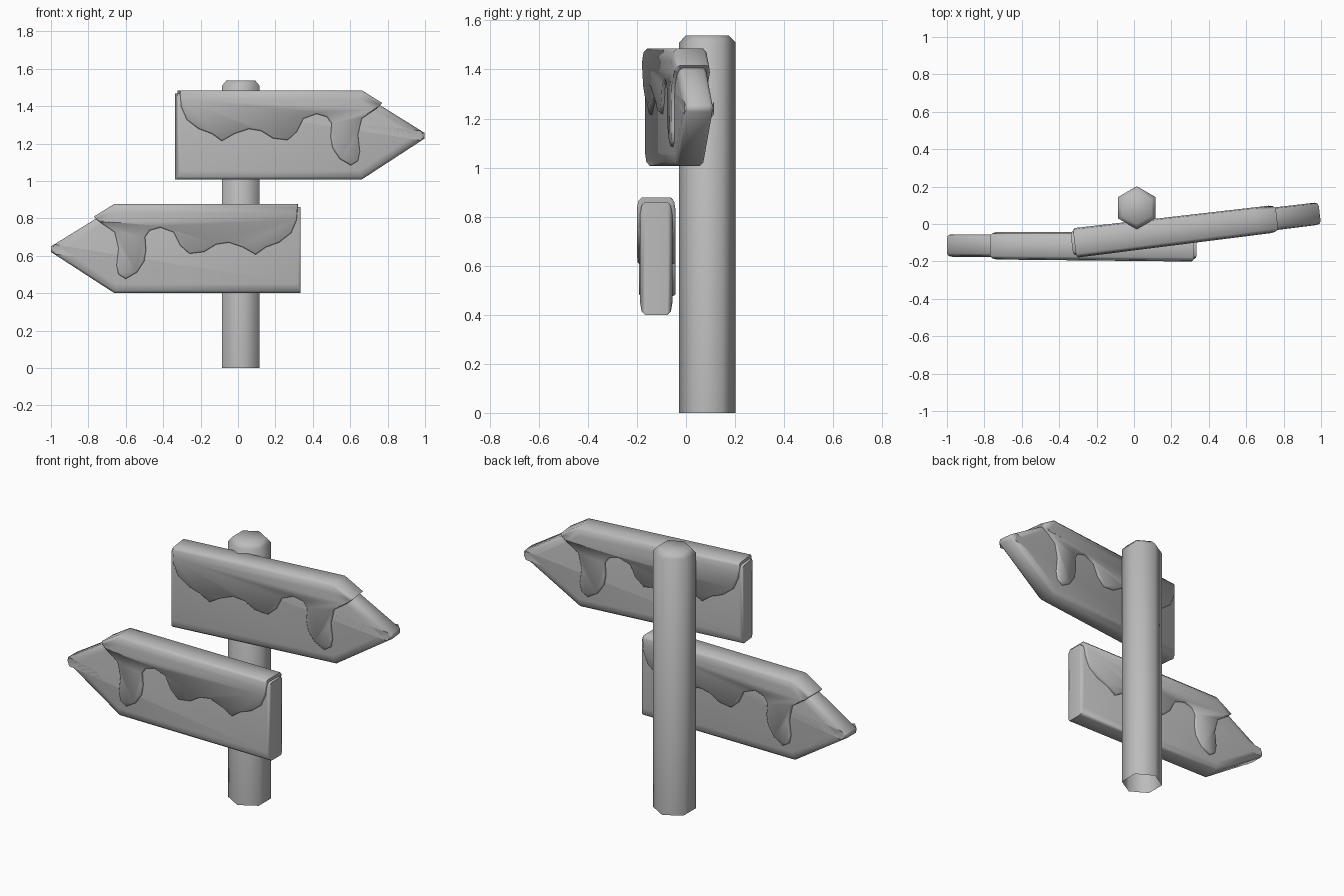
import bpy
import math
from mathutils import Vector

if "Cube" in bpy.data.objects:
    bpy.data.objects.remove(bpy.data.objects["Cube"], do_unlink=True)

# One plain grey for everything
grey = bpy.data.materials.new("plain_grey")
grey.use_nodes = True
grey.diffuse_color = (0.5, 0.5, 0.5, 1)
grey.node_tree.nodes["Principled BSDF"].inputs["Base Color"].default_value = grey.diffuse_color


def loft(name, rings, close_start=True):
    """Skin a stack of equal rings and cap the ends."""
    count = len(rings[0])
    verts = [point for ring in rings for point in ring]
    faces = []
    for level in range(len(rings) - 1):
        low, high = level * count, (level + 1) * count
        for i in range(count):
            j = (i + 1) % count
            faces.append((low + i, low + j, high + j, high + i))
    faces.append(range(len(verts) - count, len(verts)))
    if close_start:
        faces.append(range(count - 1, -1, -1))
    mesh = bpy.data.meshes.new(name)
    mesh.from_pydata(verts, [], [tuple(face) for face in faces])
    mesh.materials.append(grey)
    obj = bpy.data.objects.new(name, mesh)
    bpy.context.collection.objects.link(obj)
    bpy.ops.object.select_all(action="DESELECT")
    bpy.context.view_layer.objects.active = obj
    obj.select_set(True)
    bpy.ops.object.mode_set(mode="EDIT")
    bpy.ops.mesh.select_all(action="SELECT")
    bpy.ops.mesh.normals_make_consistent(inside=False)
    bpy.ops.object.mode_set(mode="OBJECT")
    bpy.ops.object.shade_smooth_by_angle(angle=math.radians(65))
    return obj


def inset(outline, widths):
    """Move each edge of a counter-clockwise outline inward by its own width."""
    points = [Vector(p) for p in outline]
    count = len(points)
    normals = []
    for i, point in enumerate(points):
        edge = (points[(i + 1) % count] - point).normalized()
        normals.append(Vector((-edge.y, edge.x)))
    result = []
    for i, point in enumerate(points):
        a, b = normals[i - 1], normals[i]
        da, db = widths[i - 1], widths[i]
        det = a.x * b.y - a.y * b.x
        if abs(det) < 0.05:
            shift = b * db
        else:
            shift = Vector((da * b.y - db * a.y, a.x * db - b.x * da)) / det
        result.append(point + shift)
    return result


def slab(name, outline, widths, extra, side):
    """Plate with rounded rims on both faces, slightly thinner at the tip."""
    inner = inset(outline, widths)
    section = [(0.043, 0), (0.057, 0.3), (0.063, 1)]
    layers = [(-y - extra, f) for y, f in reversed(section)]
    layers += [(y + extra, f) for y, f in section]
    rings = []
    for y, f in layers:
        ring = [Vector(p).lerp(q, f) for p, q in zip(outline, inner)]
        rings.append([(side * p.x, y * (1.02 + 0.07 * p.x), p.y) for p in ring])
    return loft(name, rings)


# Arrow board outline, pointing toward -x
board = [(-1, 0.62), (-0.66, 0.4), (0.335, 0.4), (0.335, 0.86),
         (-0.66, 0.86), (-1, 0.65)]
board_rims = [0.045, 0.05, 0.015, 0.05, 0.045, 0.02]

# Icing: wavy dripping lower edge, then the straight top
drips = [(-0.77, 0.81), (-0.74, 0.78), (-0.66, 0.725), (-0.64, 0.64),
         (-0.65, 0.55), (-0.64, 0.5), (-0.6, 0.475), (-0.54, 0.51),
         (-0.5, 0.57), (-0.49, 0.63), (-0.495, 0.7), (-0.47, 0.735),
         (-0.415, 0.75), (-0.345, 0.725), (-0.31, 0.655), (-0.26, 0.61),
         (-0.18, 0.62), (-0.115, 0.66), (-0.05, 0.67), (0.025, 0.645),
         (0.095, 0.605), (0.15, 0.645), (0.22, 0.67), (0.285, 0.72),
         (0.315, 0.79)]
icing = drips + [(0.32, 0.878), (-0.66, 0.878)]
icing_rims = [0.008] * len(drips) + [0.05, 0.05]

# Two signs: name, facing, position, turn
signs = [("lower", 1, (0, -0.12, 0), -0.005),
         ("upper", -1, (0, -0.063, 0.607), 0.12)]
for label, side, place, turn in signs:
    for obj in (slab(label + "_arrow_board", board, board_rims, 0, side),
                slab(label + "_icing", icing, icing_rims, 0.013, side)):
        obj.location = place
        obj.rotation_euler.z = turn

# Hexagonal post with a bevelled top and an open foot
post_rings = []
for z, radius in [(0, 0.115), (1.51, 0.115), (1.538, 0.088)]:
    angles = [math.radians(30 + 60 * i) for i in range(6)]
    post_rings.append([(radius * math.cos(a), radius * math.sin(a), z) for a in angles])
post = loft("post", post_rings, close_start=False)
post.location = (0.015, 0.087, 0)
